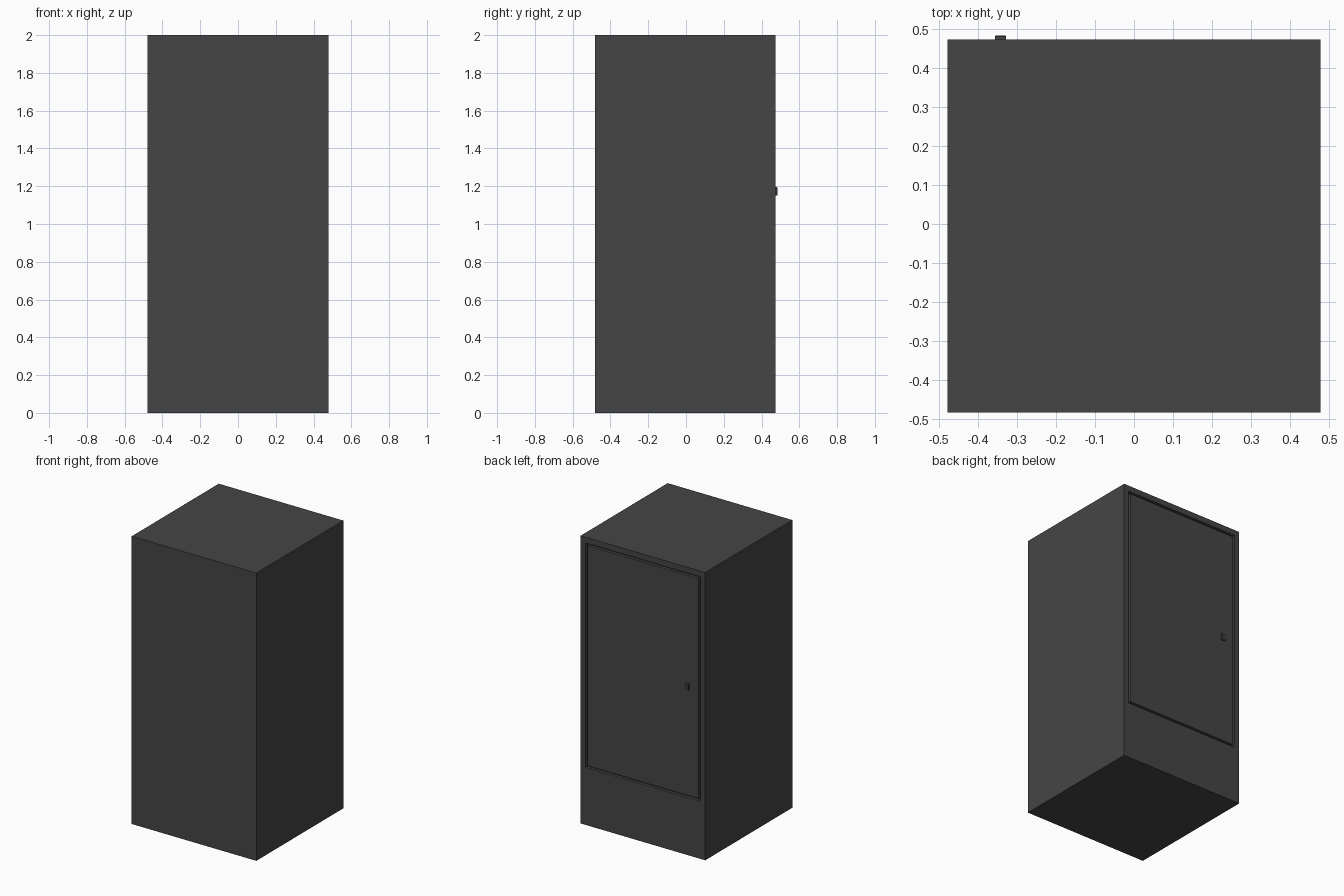
import bpy, bmesh

if "Cube" in bpy.data.objects:
    bpy.data.objects.remove(bpy.data.objects["Cube"])

metal = bpy.data.materials.new("dark grey metal")
metal.diffuse_color = (0.06, 0.06, 0.06, 1)
metal.use_nodes = True
metal.node_tree.nodes["Principled BSDF"].inputs["Base Color"].default_value = metal.diffuse_color
BACK = 0.473


def box(name, lo, hi, edit=None):
    """Axis-aligned box between two corners, with an optional bmesh edit."""
    bm = bmesh.new()
    bmesh.ops.create_cube(bm, size=1)
    for v in bm.verts:
        for i in range(3):
            v.co[i] = hi[i] if v.co[i] > 0 else lo[i]
    bm.normal_update()
    if edit:
        edit(bm, max(bm.faces, key=lambda f: f.normal.y))
    mesh = bpy.data.meshes.new(name)
    bm.to_mesh(mesh)
    bm.free()
    mesh.materials.append(metal)
    ob = bpy.data.objects.new(name, mesh)
    bpy.context.collection.objects.link(ob)
    return ob


# Cabinet body with a shallow door recess in the back face
def door_recess(bm, face):
    bmesh.ops.inset_individual(bm, faces=[face], thickness=0.1)
    for v in face.verts:
        v.co.x = 0.442 if v.co.x > 0 else -0.442
        v.co.z = 1.96 if v.co.z > 1 else 0.40
    new = bmesh.ops.inset_individual(bm, faces=[face], thickness=0.0)
    for v in face.verts:
        v.co.y -= 0.02


box("cabinet_body", (-0.479, -0.483, 0), (0.479, BACK, 2), door_recess)

# Door panel sitting flush, leaving a narrow gap all round
box("door_panel", (-0.427, BACK - 0.02, 0.415), (0.427, BACK, 1.945))


# Small latch with a tapered outer face
def taper(bm, face):
    bmesh.ops.inset_individual(bm, faces=[face], thickness=0.003)
    for v in face.verts:
        v.co.y += 0.003


box("door_latch", (-0.357, BACK - 0.002, 1.15), (-0.328, 0.481, 1.195), taper)
